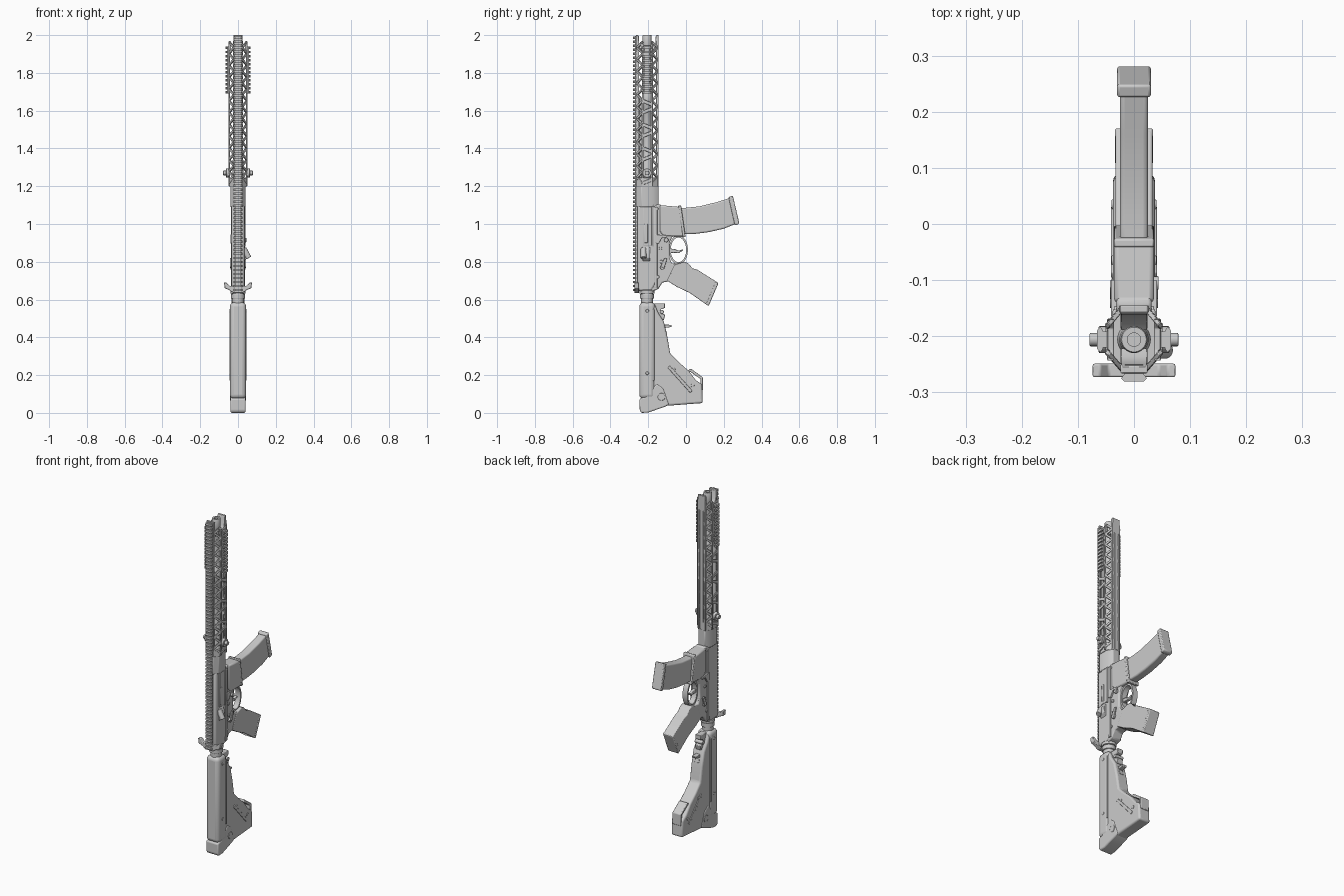
import bpy, bmesh, math
from mathutils import Vector, Matrix

CY = -0.206  # bore axis


def finish(name, bm, bevel=0.0, segs=2, smooth=True):
    bmesh.ops.recalc_face_normals(bm, faces=bm.faces[:])
    me = bpy.data.meshes.new(name)
    bm.to_mesh(me)
    bm.free()
    ob = bpy.data.objects.new(name, me)
    bpy.context.collection.objects.link(ob)
    if bevel:
        m = ob.modifiers.new("bevel", 'BEVEL')
        m.width, m.segments, m.limit_method = bevel, segs, 'ANGLE'
        m.angle_limit = math.radians(35)
    if smooth:
        bpy.ops.object.select_all(action='DESELECT')
        ob.select_set(True)
        bpy.context.view_layer.objects.active = ob
        bpy.ops.object.shade_smooth_by_angle(angle=math.radians(35))
    return ob


def add_box(bm, lo, hi):
    lo, hi = Vector(lo), Vector(hi)
    bmesh.ops.create_cube(bm, size=1, matrix=Matrix.Translation((lo + hi) / 2) @ Matrix.Diagonal((*(hi - lo), 1)))


def box(name, lo, hi, bevel=0.003, segs=2):
    bm = bmesh.new()
    add_box(bm, lo, hi)
    return finish(name, bm, bevel, segs)


def add_prism(bm, pts, lo, hi, axis='x'):
    put = {'x': lambda a, b, t: (t, a, b), 'y': lambda a, b, t: (a, t, b), 'z': lambda a, b, t: (a, b, t)}[axis]
    v = [[bm.verts.new(put(a, b, t)) for a, b in pts] for t in (lo, hi)]
    bm.faces.new(v[0])
    bm.faces.new(v[1][::-1])
    for i in range(len(pts)):
        j = (i + 1) % len(pts)
        bm.faces.new((v[0][i], v[0][j], v[1][j], v[1][i]))


def prism(name, pts, lo, hi, axis='x', bevel=0.004, segs=2):
    bm = bmesh.new()
    add_prism(bm, pts, lo, hi, axis)
    return finish(name, bm, bevel, segs)


def cyl(name, p, q, r, sides=24, bevel=0.002):
    p, q = Vector(p), Vector(q)
    bm = bmesh.new()
    rot = (q - p).to_track_quat('Z', 'Y').to_matrix().to_4x4()
    bmesh.ops.create_cone(bm, cap_ends=True, segments=sides, radius1=r, radius2=r, depth=(q - p).length,
                          matrix=Matrix.Translation((p + q) / 2) @ rot)
    return finish(name, bm, bevel)


def lathe(name, rz, sides=32):
    # closed (radius, z) loop spun about the bore axis
    bm = bmesh.new()
    rings = [[bm.verts.new((r * math.cos(2 * math.pi * k / sides), CY + r * math.sin(2 * math.pi * k / sides), z))
              for k in range(sides)] for r, z in rz]
    for a, b in zip(rings, rings[1:] + rings[:1]):
        for k in range(sides):
            n = (k + 1) % sides
            bm.faces.new((a[k], a[n], b[n], b[k]))
    return finish(name, bm)


def add_strut(bm, p, q, normal, w, t):
    p, q = Vector(p), Vector(q)
    d = (q - p).normalized()
    s = d.cross(Vector(normal)).normalized()
    n = s.cross(d)
    m = Matrix((s * w, n * t, d * (q - p).length)).transposed().to_4x4()
    bmesh.ops.create_cube(bm, size=1, matrix=Matrix.Translation((p + q) / 2) @ m)


# Barrel with open bore, gas block
lathe("barrel", [(.013, 1.2), (.03, 1.2), (.03, 1.33), (.022, 1.36), (.02, 1.62), (.026, 1.63), (.026, 1.69),
                 (.02, 1.7), (.02, 1.93), (.024, 1.94), (.024, 1.995), (.022, 2.0), (.012, 2.0), (.012, 1.9)])
cyl("gas_tube", (0, -.24, 1.2), (0, -.24, 1.67), .008, 12)

# Handguard: base collar, long strips and diagonal lattice
octo = [(.024, -.264), (.05, -.236), (.05, -.176), (.026, -.146), (-.026, -.146), (-.05, -.176), (-.05, -.236), (-.024, -.264)]
prism("handguard_collar", [(x * .9, y) for x, y in octo], 1.195, 1.245, 'z', .003)
bm = bmesh.new()
add_box(bm, (-.022, -.266, 1.2), (.022, -.253, 2.0))
add_box(bm, (-.012, -.157, 1.2), (.012, -.145, 1.93))
for s in (1, -1):
    x0, x1 = sorted((s * .043, s * .051))
    for y in (-.234, -.186):
        add_box(bm, (x0, y, 1.2), (x1, y + .01, 1.955))
    x0, x1 = sorted((s * .016, s * .027))
    add_box(bm, (x0, -.158, 1.2), (x1, -.145, 1.97))
    cells, pitch = 12, .0625
    for i in range(cells):
        z = 1.215 + i * pitch
        for a, b in ((z, z + pitch / 2), (z + pitch, z + pitch / 2)):
            add_strut(bm, (s * .047, -.229, a), (s * .022, -.258, b), (s, -1, 0), .012, .009)
            add_strut(bm, (s * .047, -.181, a), (s * .022, -.151, b), (s, 1, 0), .012, .009)
        # webs between the side strips
        add_strut(bm, (s * .047, -.23, z), (s * .047, -.18, z + .02 * (-1) ** i), (s, 0, 0), .018, .008)
for i in range(9):
    add_box(bm, (-.02, -.156, 1.24 + i * .083), (.02, -.147, 1.262 + i * .083))
finish("handguard_lattice", bm, .0015, 1)
# Muzzle-end prongs
for n, y, k in (("upper", -.266, 1), ("lower", -.145, -1)):
    prism("handguard_%s_prong" % n, [(y, 1.91), (y + k * .045, 1.91), (y + k * .03, 1.925), (y + k * .018, 1.945),
                                   (y + k * .016, 1.99), (y + k * .012, 2.0), (y, 2.0)], -.024, .024, bevel=.002)
prong_side = [(-.236, 1.92), (-.176, 1.92), (-.168, 1.965), (-.186, 1.945), (-.226, 1.945), (-.244, 1.965)]
for s in (1, -1):
    prism("handguard_end_side", prong_side, s * .036, s * .048, bevel=.002)

# Toothed top rail
bm = bmesh.new()
add_box(bm, (-.016, -.271, .64), (.016, -.25, 1.995))
for i in range(64):
    z = .645 + i * .0212
    add_prism(bm, [(-.017, -.281), (.017, -.281), (.023, -.275), (.016, -.266), (-.016, -.266), (-.023, -.275)], z, z + .012, 'z')
finish("top_rail", bm, smooth=False)

# Side rails and sling sockets
for s in (1, -1):
    bm = bmesh.new()
    x0, x1 = sorted((s * .048, s * .058))
    add_box(bm, (x0, -.22, 1.69), (x1, -.192, 1.94))
    for i in range(12):
        z = 1.69 + i * .0214
        add_prism(bm, [(s * .055, -.222), (s * .06, -.229), (s * .066, -.222), (s * .066, -.19), (s * .06, -.183), (s * .055, -.19)], z, z + .013, 'z')
    finish("side_rail", bm, smooth=False)
    cyl("sling_socket_base", (s * .045, CY, 1.27), (s * .063, CY, 1.27), .024)
    cyl("sling_socket_button", (s * .06, CY, 1.27), (s * .079, CY, 1.27), .012, 16)

# Upper receiver
prism("barrel_nut_block", [(x * .82, y) for x, y in octo], 1.09, 1.2, 'z', .004)
prism("upper_receiver", [(-.258, .645), (-.258, 1.1), (-.15, 1.1), (-.15, .70), (-.18, .645)], -.034, .034, bevel=.012, segs=3)
box("port_cover", (.03, -.226, .885), (.038, -.18, 1.095), .003)
box("bolt", (.033, -.22, .9), (.0395, -.202, 1.0), .002)
cyl("cover_hinge", (.036, -.176, .88), (.036, -.176, 1.1), .005, 10)
prism("case_deflector", [(.03, .8), (.048, .82), (.046, .86), (.03, .885)], -.23, -.19, 'y', .003)
cyl("forward_assist", (.03, -.225, .87), (.057, -.225, .82), .015, 20)
for s in (1, -1):
    box("receiver_rib", (min(s * .03, s * .038), -.168, .66), (max(s * .03, s * .038), -.152, 1.09), .003)

# Charging handle
prism("charging_handle", [(-.074, .69), (-.07, .66), (-.045, .65), (-.025, .635), (.025, .635), (.045, .65), (.07, .66),
                          (.074, .69), (.06, .69), (.045, .672), (-.045, .672), (-.06, .69)], -.273, -.249, 'y', .003)

# Lower receiver
prism("lower_receiver", [(-.165, 1.1), (-.14, 1.105), (-.11, 1.085), (-.035, 1.082), (-.012, .94), (-.072, .936), (-.087, .9),
                         (-.087, .82), (-.075, .79), (.0, .788), (-.075, .7), (-.125, .69), (-.147, .655), (-.2, .635), (-.2, .7), (-.165, .72)],
      -.031, .031, bevel=.006)
prism("magwell", [(-.14, 1.1), (-.03, 1.09), (-.012, .935), (-.12, .935), (-.14, .96)], -.036, .036, bevel=.008)
prism("magwell_lip", [(-.042, 1.098), (-.026, 1.098), (-.002, .93), (-.018, .93)], -.036, .036, bevel=.004)
for z, y in ((1.08, -.155), (.72, -.15), (.8, -.13), (.87, -.135)):
    cyl("receiver_pin", (-.036, y, z), (.036, y, z), .009, 14)
for s in (1, -1):
    cyl("selector_hub", (s * .028, -.125, .77), (s * .041, -.125, .77), .012, 16)
    prism("selector_lever", [(-.135, .775), (-.115, .765), (-.1, .815), (-.113, .822)], s * .035, s * .043, bevel=.002)
    prism("bolt_release", [(-.165, .9), (-.145, .895), (-.125, .93), (-.1, .925), (-.1, .94), (-.165, .945)], s * .03, s * .041, bevel=.002)
cyl("magazine_button", (.03, -.105, .915), (.044, -.105, .915), .012, 16)

# Trigger guard ring and trigger
bm = bmesh.new()
N = 32
ell = lambda k, ry, rz, x: bm.verts.new((x, -.04 + ry * math.cos(k * math.tau / N), .863 + rz * math.sin(k * math.tau / N)))
rings = [[ell(k, ry, rz, x) for k in range(N)] for ry, rz, x in
         ((.05, .078, -.016), (.05, .078, .016), (.041, .065, .016), (.041, .065, -.016))]
for a, b in zip(rings, rings[1:] + rings[:1]):
    for k in range(N):
        bm.faces.new((a[k], a[(k + 1) % N], b[(k + 1) % N], b[k]))
finish("trigger_guard", bm)
prism("trigger", [(-.09, .87), (-.06, .868), (-.04, .858), (-.018, .866), (-.015, .86), (-.04, .845), (-.065, .848), (-.09, .845)], -.009, .009, bevel=.003)

# Pistol grip
prism("grip", [(-.1, .70), (-.06, .785), (-.01, .8), (.012, .792), (.035, .765), (.06, .758), (.168, .69), (.17, .682),
               (.122, .571), (.11, .572), (.02, .635), (-.05, .668)], -.033, .033, bevel=.013, segs=3)
prism("grip_cap", [(.156, .696), (.172, .688), (.12, .566), (.105, .576)], -.034, .034, bevel=.004)

# Magazine
prism("magazine", [(-.06, 1.083), (.0, 1.086), (.07, 1.093), (.16, 1.115), (.25, 1.143), (.274, 1.005), (.2, .975), (.12, .957), (.05, .948), (-.04, .945)],
      -.025, .025, bevel=.008, segs=3)
prism("magazine_base", [(.225, 1.142), (.248, 1.15), (.282, 1.005), (.276, .998), (.258, .994)], -.03, .03, bevel=.005)

# Buffer tube and castle nut
cyl("buffer_tube", (0, CY, .3), (0, CY, .65), .031)
cyl("castle_nut", (0, CY, .605), (0, CY, .63), .037, 16)
cyl("end_plate", (0, CY, .632), (0, CY, .65), .04, 20)

# Stock: rounded comb, body, butt pad and toe strip
box("stock_comb", (-.043, -.247, .075), (.043, -.163, .585), .022, 4)
prism("stock_body", [(-.225, .09), (-.2, .5), (-.165, .575), (-.15, .535), (-.118, .485), (-.098, .4), (-.084, .315), (-.04, .27), (.015, .222),
                     (.05, .175), (.085, .15), (.089, .052), (-.11, .037), (-.2, .02)], -.037, .037, bevel=.01, segs=3)
prism("butt_pad", [(-.246, .075), (-.215, .085), (-.155, .155), (-.12, .13), (-.09, .045), (-.11, .033), (-.2, .002), (-.235, .0), (-.245, .012)],
      -.04, .04, bevel=.007, segs=3)
prism("toe_strip", [(.01, .225), (.025, .235), (.09, .188), (.091, .12), (.078, .12), (.077, .18), (.03, .212)], -.028, .028, bevel=.004)
prism("stock_latch", [(-.17, .58), (-.112, .58), (-.112, .555), (-.135, .548), (-.135, .53), (-.11, .52), (-.118, .49), (-.17, .5)], -.018, .018, bevel=.003)
cyl("latch_pin", (-.026, -.128, .535), (.026, -.128, .535), .011, 16)
prism("adjust_lever", [(-.12, .468), (-.075, .466), (-.078, .455), (-.11, .45), (-.1, .42), (-.12, .42)], -.014, .014, bevel=.002)
for s in (1, -1):
    prism("stock_rib", [(-.098, .24), (-.086, .25), (.034, .118), (.022, .106)], s * .03, s * .041, bevel=.003)
    cyl("sling_cup", (s * .03, -.13, .085), (s * .043, -.13, .085), .02, 20)
    for y, z in ((-.205, .21), (-.065, .23), (.035, .145), (-.205, .54)):
        cyl("stock_screw", (s * .03, y, z), (s * (.045 if y < -.2 else .04), y, z), .009, 14)
    box("comb_groove_trim", (min(s * .036, s * .045), -.176, .17), (max(s * .036, s * .045), -.168, .55), .002)
